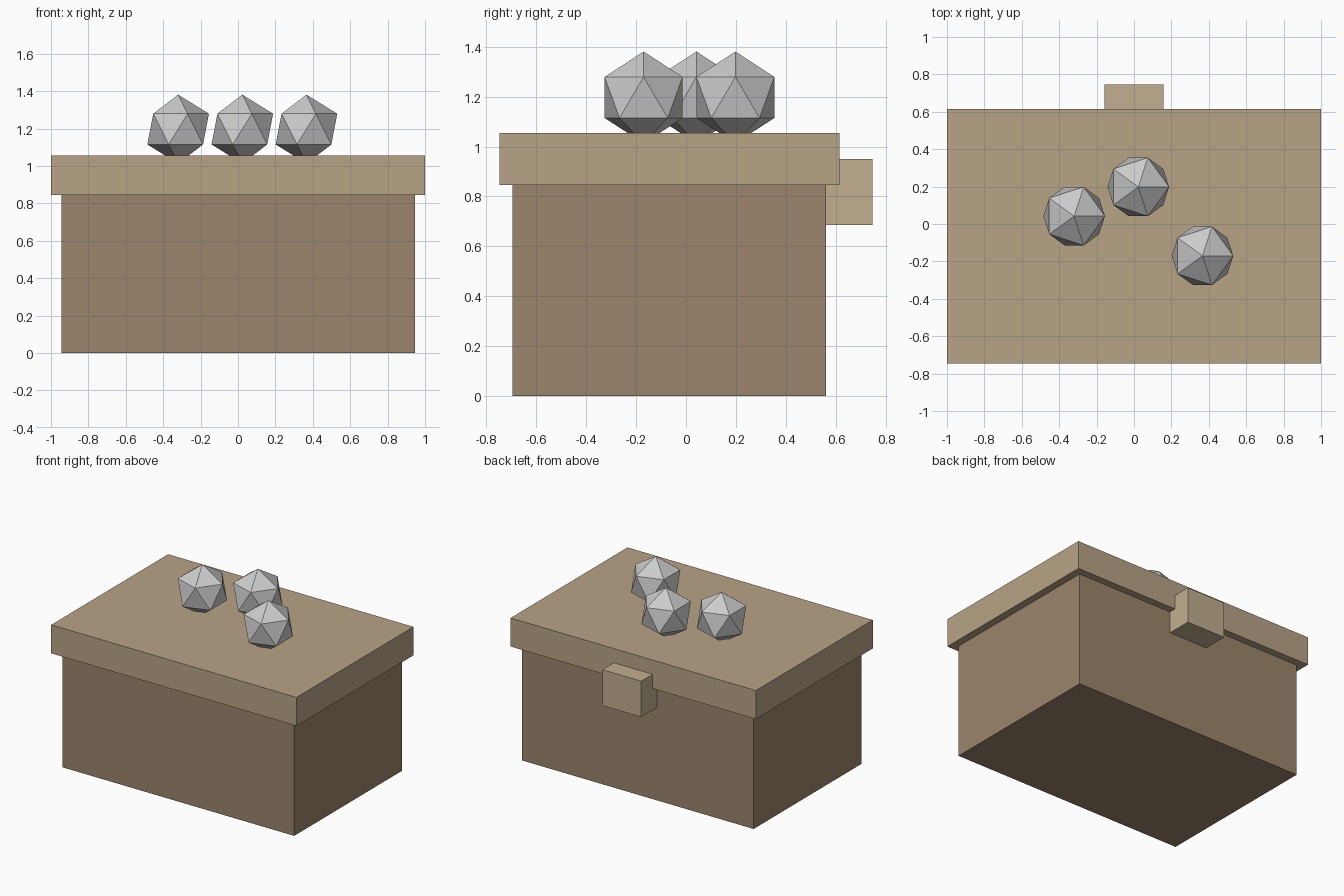
import bpy

if "Cube" in bpy.data.objects:
    bpy.data.objects.remove(bpy.data.objects["Cube"])


def material(name, rgb):
    m = bpy.data.materials.new(name)
    m.diffuse_color = (*rgb, 1)
    m.use_nodes = True
    m.node_tree.nodes["Principled BSDF"].inputs["Base Color"].default_value = m.diffuse_color
    return m


def box(name, low, high, mat):
    mid = [(a + b) / 2 for a, b in zip(low, high)]
    bpy.ops.mesh.primitive_cube_add(size=1, location=mid)
    ob = bpy.context.object
    ob.name = name
    ob.scale = [b - a for a, b in zip(low, high)]
    bpy.ops.object.transform_apply(location=False, rotation=False, scale=True)
    ob.data.materials.append(mat)
    return ob


# Chest body, overhanging lid and rear latch
box("chest_body", (-0.945, -0.695, 0), (0.945, 0.562, 0.845),
    material("dark_wood", (0.33, 0.235, 0.15)))
box("lid", (-1, -0.747, 0.845), (1, 0.615, 1.055),
    material("light_wood", (0.48, 0.37, 0.24)))
box("latch", (-0.158, 0.54, 0.685), (0.158, 0.747, 0.95),
    material("pale_wood", (0.54, 0.43, 0.28)))

# Three faceted stones sunk slightly into the lid
stones = [(-0.32, 0.042), (0.023, 0.198), (0.366, -0.17)]
for i, (x, y) in enumerate(stones, 1):
    bpy.ops.mesh.primitive_ico_sphere_add(subdivisions=1, radius=0.184,
                                          location=(x, y, 1.197))
    bpy.context.object.name = f"stone_{i}"
